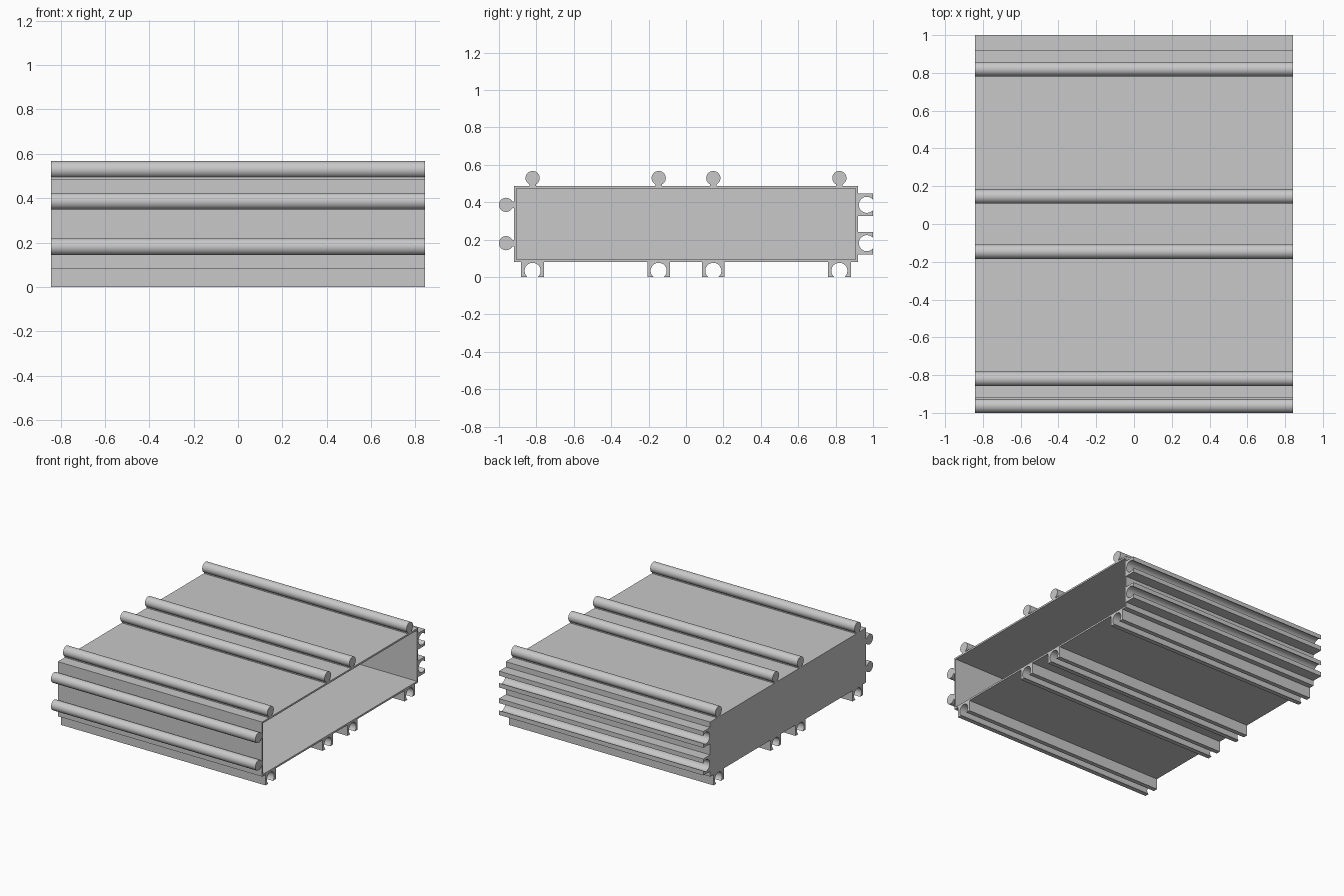
import bpy, bmesh
from math import sin, cos, asin, acos, pi, radians

old = bpy.data.objects.get("Cube")
if old:
    bpy.data.objects.remove(old, do_unlink=True)

HALF_X, HALF_Y = 0.843, 0.92
BOTTOM, TOP = 0.08, 0.487
WALL = 0.013

grey = bpy.data.materials.new("plain grey")
grey.use_nodes = True
grey.diffuse_color = (0.58, 0.58, 0.58, 1)
grey.node_tree.nodes["Principled BSDF"].inputs["Base Color"].default_value = (0.58, 0.58, 0.58, 1)


def add_object(name, bm):
    bmesh.ops.recalc_face_normals(bm, faces=bm.faces)
    mesh = bpy.data.meshes.new(name)
    bm.to_mesh(mesh)
    bm.free()
    mesh.materials.append(grey)
    obj = bpy.data.objects.new(name, mesh)
    bpy.context.collection.objects.link(obj)
    return obj


def arc(centre, radius, start, sweep, steps=24):
    """Arc points in (u, v); angle is measured from +v towards +u."""
    angles = [start + sweep * i / steps for i in range(steps + 1)]
    return [(radius * sin(a), centre + radius * cos(a)) for a in angles]


def extrude_along_x(name, profile, place):
    """Sweep a (u, v) profile over the full width; place maps it to (y, z)."""
    bm = bmesh.new()
    face = bm.faces.new([bm.verts.new((-HALF_X, *place(u, v))) for u, v in profile])
    out = bmesh.ops.extrude_face_region(bm, geom=[face], use_keep_orig=True)
    verts = [g for g in out["geom"] if isinstance(g, bmesh.types.BMVert)]
    bmesh.ops.translate(bm, vec=(2 * HALF_X, 0, 0), verts=verts)
    return add_object(name, bm)


# Thin-walled tray, open on the +x end
bm = bmesh.new()
bmesh.ops.create_cube(bm, size=2)
for v in bm.verts:
    v.co.x *= HALF_X
    v.co.y *= HALF_Y
    v.co.z = TOP if v.co.z > 0 else BOTTOM
bm.normal_update()
end = max(bm.faces, key=lambda f: f.calc_center_median().x)
bmesh.ops.inset_region(bm, faces=[end], thickness=WALL, use_even_offset=True)
inner = bmesh.ops.extrude_discrete_faces(bm, faces=[end])["faces"][0]
bmesh.ops.translate(bm, vec=(WALL - 2 * HALF_X, 0, 0), verts=inner.verts)
parts = [add_object("tray_body", bm)]

# Round rail on a narrow neck
NECK, RAIL_R, RAIL_V = 0.018, 0.038, 0.042
gap = asin(NECK / RAIL_R)
rail = [(-NECK, 0)] + arc(RAIL_V, RAIL_R, gap - pi, 2 * (pi - gap)) + [(NECK, 0)]

# Square channel with a round slot that receives a rail
WIDTH, DEPTH, SLOT_R, SLOT_V = 0.061, 0.08, 0.043, 0.047
mouth = acos((DEPTH - SLOT_V) / SLOT_R)
channel = ([(-WIDTH, 0), (WIDTH, 0), (WIDTH, DEPTH)]
           + arc(SLOT_V, SLOT_R, mouth, 2 * (pi - mouth))
           + [(-WIDTH, DEPTH)])

# Rails on top, matching channels underneath
for i, y in enumerate((-0.82, -0.146, 0.146, 0.82), 1):
    parts.append(extrude_along_x(f"top_rail_{i}", rail, lambda u, v: (y + u, TOP + v)))
    parts.append(extrude_along_x(f"bottom_channel_{i}", channel, lambda u, v: (y + u, BOTTOM - v)))

# Rails on the front, matching channels on the back
for level, z in (("lower", 0.181), ("upper", 0.386)):
    parts.append(extrude_along_x(f"front_rail_{level}", rail, lambda u, v: (-HALF_Y - v, z + u)))
    parts.append(extrude_along_x(f"back_channel_{level}", channel, lambda u, v: (HALF_Y + v, z + u)))

# Smooth the round surfaces, keep the corners crisp
bpy.ops.object.select_all(action='DESELECT')
for part in parts:
    part.select_set(True)
bpy.context.view_layer.objects.active = parts[0]
bpy.ops.object.shade_smooth_by_angle(angle=radians(30))
